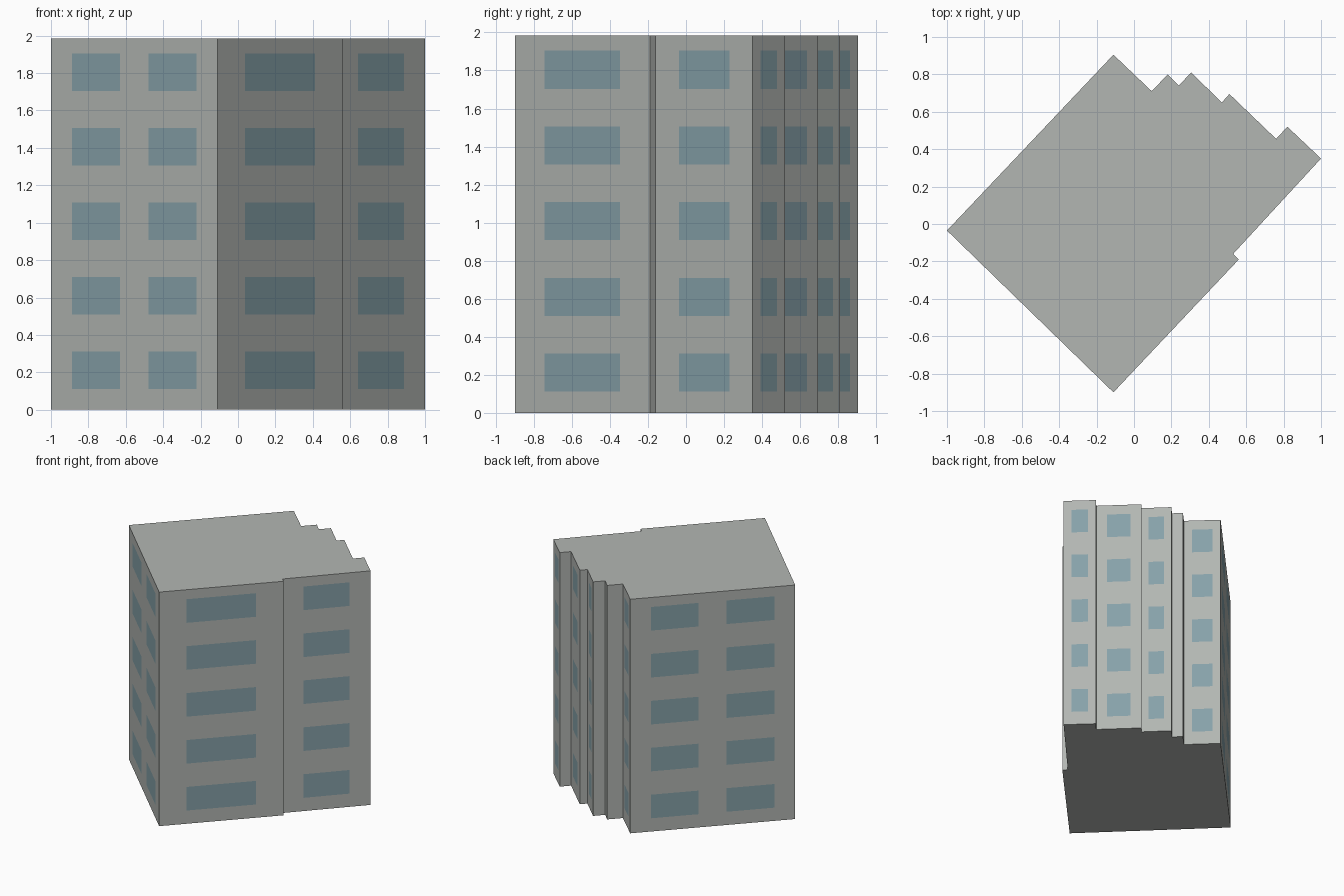
import bpy
import bmesh
from mathutils import Vector

cube = bpy.data.objects.get("Cube")
if cube:
    bpy.data.objects.remove(cube, do_unlink=True)


def make_material(name, rgb):
    mat = bpy.data.materials.new(name)
    mat.use_nodes = True
    colour = (*rgb, 1)
    mat.diffuse_color = colour
    mat.node_tree.nodes["Principled BSDF"].inputs["Base Color"].default_value = colour
    return mat


concrete = make_material("concrete_grey", (0.45, 0.47, 0.45))
glass = make_material("window_blue_grey", (0.24, 0.36, 0.40))

HEIGHT = 1.985
FLOORS = 5
STOREY = 0.398
SILL = 0.112
WINDOW_HEIGHT = 0.2

# Window spans along a wall, as fractions of its length
BLANK = []
SINGLE = [(0.24, 0.76)]
WIDE = [(0.22, 0.78)]
PAIR = [(0.125, 0.415), (0.585, 0.875)]

# Footprint corners, counter-clockwise, each with the windows of the wall after it
footprint = [
    ((-1.0, -0.035), PAIR),
    ((-0.11, -0.9), WIDE),
    ((0.56, -0.19), BLANK),
    ((0.53, -0.16), SINGLE),
    ((1.0, 0.35), SINGLE),
    ((0.82, 0.52), BLANK),
    ((0.76, 0.455), SINGLE),
    ((0.51, 0.695), BLANK),
    ((0.47, 0.65), SINGLE),
    ((0.305, 0.81), BLANK),
    ((0.24, 0.74), BLANK),
    ((0.18, 0.80), BLANK),
    ((0.095, 0.71), WIDE),
    ((-0.11, 0.905), PAIR),
]

# Outline split at the window jambs; the flag marks strips that hold windows
outline = []
for i, (corner, spans) in enumerate(footprint):
    start = Vector(corner)
    end = Vector(footprint[(i + 1) % len(footprint)][0])
    outline.append((start, False))
    for left, right in spans:
        outline.append((start.lerp(end, left), True))
        outline.append((start.lerp(end, right), False))

# Levels at every sill and lintel
levels = [0]
for floor in range(FLOORS):
    sill = SILL + floor * STOREY
    levels += [sill, sill + WINDOW_HEIGHT]
levels.append(HEIGHT)

# Walls with windows cut into them, closed by the roof and the base
bm = bmesh.new()
rings = [[bm.verts.new((p.x, p.y, z)) for p, _ in outline] for z in levels]
for row, (low, high) in enumerate(zip(rings, rings[1:])):
    for i, (_, has_window) in enumerate(outline):
        j = (i + 1) % len(outline)
        face = bm.faces.new((low[i], low[j], high[j], high[i]))
        face.material_index = int(has_window and row % 2 == 1)
bm.faces.new(rings[-1])
bm.faces.new(rings[0][::-1])

mesh = bpy.data.meshes.new("apartment_block")
bm.to_mesh(mesh)
bm.free()
mesh.materials.append(concrete)
mesh.materials.append(glass)
block = bpy.data.objects.new("apartment_block", mesh)
bpy.context.collection.objects.link(block)
